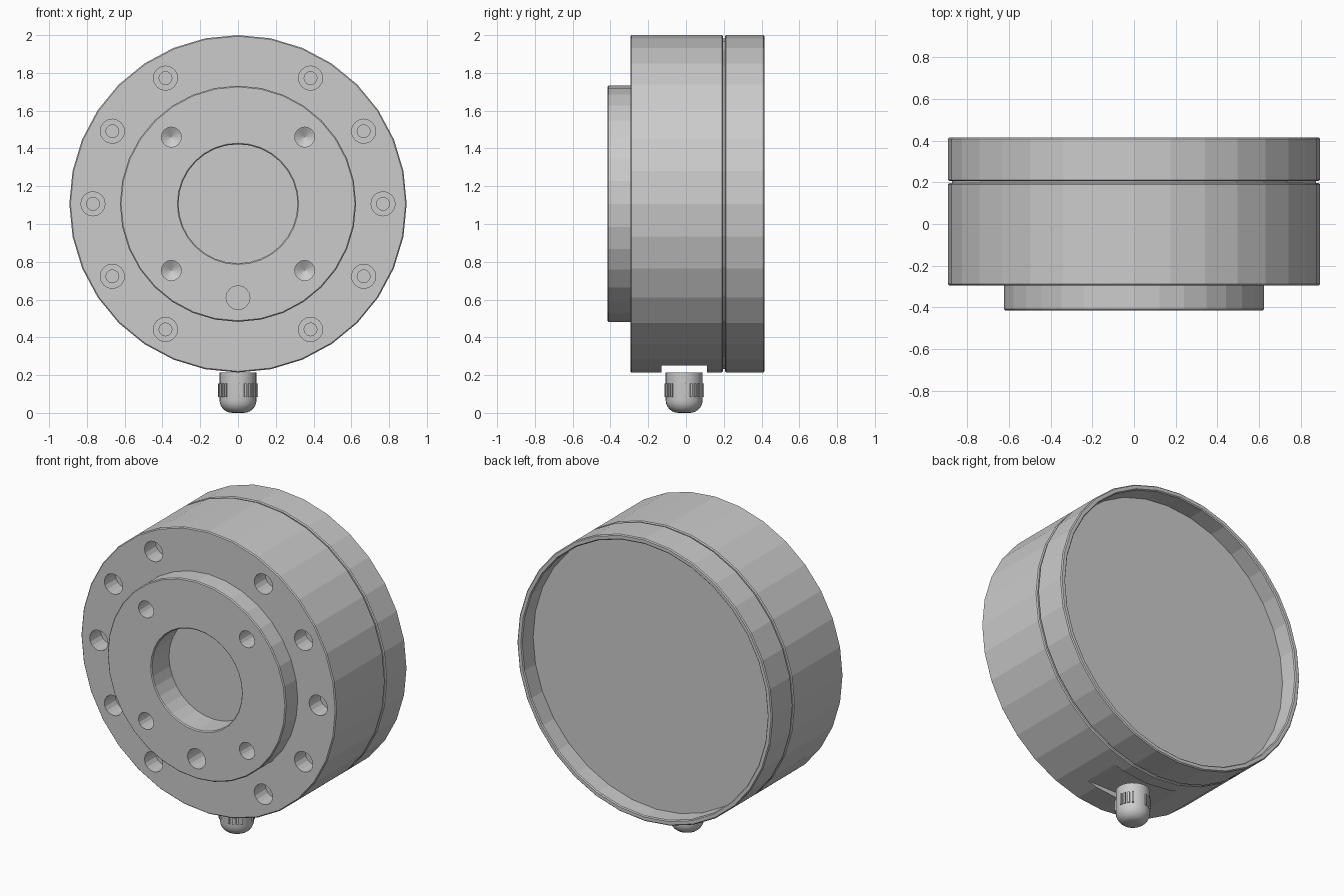
import bpy, bmesh
from math import sin, cos, pi, radians
from mathutils import Matrix

if "Cube" in bpy.data.objects:
    bpy.data.objects.remove(bpy.data.objects["Cube"])

CZ = 1.107            # height of the main axis
R = 0.893             # housing radius


def lathe(bm, profile, n, mat):
    """Revolve (radius, height) points about local z, then place with mat."""
    rings = []
    for r, h in profile:
        if r == 0:
            rings.append([bm.verts.new(mat @ Matrix.Translation((0, 0, h)).translation)] * n)
        else:
            rings.append([bm.verts.new((mat @ Matrix.Translation(
                (r * cos(2 * pi * i / n), r * sin(2 * pi * i / n), h))).translation) for i in range(n)])
    for a, b in zip(rings, rings[1:]):
        for i in range(n):
            j = (i + 1) % n
            quad = list(dict.fromkeys((a[i], a[j], b[j], b[i])))
            bm.faces.new(quad)


def cap_merge(bm):
    # merge the triangle fans of flat ends into single faces
    bmesh.ops.recalc_face_normals(bm, faces=bm.faces)
    bmesh.ops.dissolve_verts(bm, verts=[v for v in bm.verts if len(v.link_edges) > 8 and
        all(f.normal.dot(v.link_faces[0].normal) > 0.9999 for f in v.link_faces)])


def finish(bm, name):
    cap_merge(bm)
    mesh = bpy.data.meshes.new(name)
    bm.to_mesh(mesh)
    bm.free()
    ob = bpy.data.objects.new(name, mesh)
    bpy.context.collection.objects.link(ob)
    return ob


def along_y(x, y, z):
    # local z becomes world +y
    return Matrix.Translation((x, y, z)) @ Matrix.Rotation(-pi / 2, 4, 'X')


axis = along_y(0, 0, CZ)
c = 0.006

# Housing with raised mounting boss and central bore
bm = bmesh.new()
lathe(bm, [(0, -0.24), (0.315, -0.24), (0.315, -0.409), (0.321, -0.415), (0.619, -0.415),
           (0.625, -0.409), (0.625, -0.295), (R - c, -0.295), (R, -0.289), (R, 0.19),
           (R - c, 0.196), (0.875, 0.196), (0.875, 0.206), (0, 0.206)], 32, axis)
housing = finish(bm, "housing")

# Cutters: bolt counterbores, tapped holes, pin hole, flat under the housing
bm = bmesh.new()
for k in range(12):
    if k % 6 == 3:
        continue
    a = radians(30 * k)
    lathe(bm, [(0, -0.1), (0.064, -0.1), (0.064, 0.11), (0.034, 0.11), (0.034, 0.22), (0, 0.22)],
          16, along_y(0.768 * cos(a), -0.295, CZ + 0.768 * sin(a)))
for sx in (-1, 1):
    for sz in (-1, 1):
        lathe(bm, [(0, -0.05), (0.053, -0.05), (0.053, 0.13), (0, 0.16)], 16,
              along_y(sx * 0.353, -0.415, CZ + sz * 0.353))
lathe(bm, [(0, -0.05), (0.063, -0.05), (0.063, 0.16), (0, 0.16)], 16, along_y(0, -0.415, 0.61))
bmesh.ops.create_cube(bm, size=1, matrix=Matrix.Translation((0, -0.01, 0.15)) @
                      Matrix.Diagonal((0.8, 0.24, 0.2, 1)))
cutter = finish(bm, "hole_cutter")
cutter.hide_render = True
mod = housing.modifiers.new("holes", 'BOOLEAN')
mod.operation = 'DIFFERENCE'
mod.solver = 'EXACT'
mod.object = cutter
bpy.context.view_layer.objects.active = housing
bpy.ops.object.modifier_apply(modifier=mod.name)
bpy.data.objects.remove(cutter, do_unlink=True)

# Rear cover with shallow recess
bm = bmesh.new()
lathe(bm, [(0, 0.206), (R - c, 0.206), (R, 0.212), (R, 0.409), (R - c, 0.415),
           (0.866, 0.415), (0.86, 0.409), (0.86, 0.3), (0, 0.3)], 32, axis)
finish(bm, "rear_cover")

# Cable gland below the housing
bm = bmesh.new()
dome = [(0.03 + 0.068 * cos(t * pi / 12), 0.068 - 0.068 * sin(t * pi / 12)) for t in range(7)]
lathe(bm, [(0, 0.215), (0.098, 0.215)] + dome + [(0, 0)], 24, Matrix.Translation((0, -0.01, 0)))
gland = finish(bm, "cable_gland")
gland.select_set(True)
bpy.context.view_layer.objects.active = gland
bpy.ops.object.shade_smooth_by_angle(angle=radians(35))

# Grip ribs in four groups around the gland
bm = bmesh.new()
for q in range(4):
    for d in (8, 22, 36, 50):
        m = (Matrix.Translation((0, -0.01, 0.12)) @ Matrix.Rotation(radians(90 * q + d), 4, 'Z')
             @ Matrix.Translation((0.098, 0, 0)) @ Matrix.Diagonal((0.014, 0.012, 0.07, 1)))
        bmesh.ops.create_cube(bm, size=1, matrix=m)
finish(bm, "gland_ribs")
